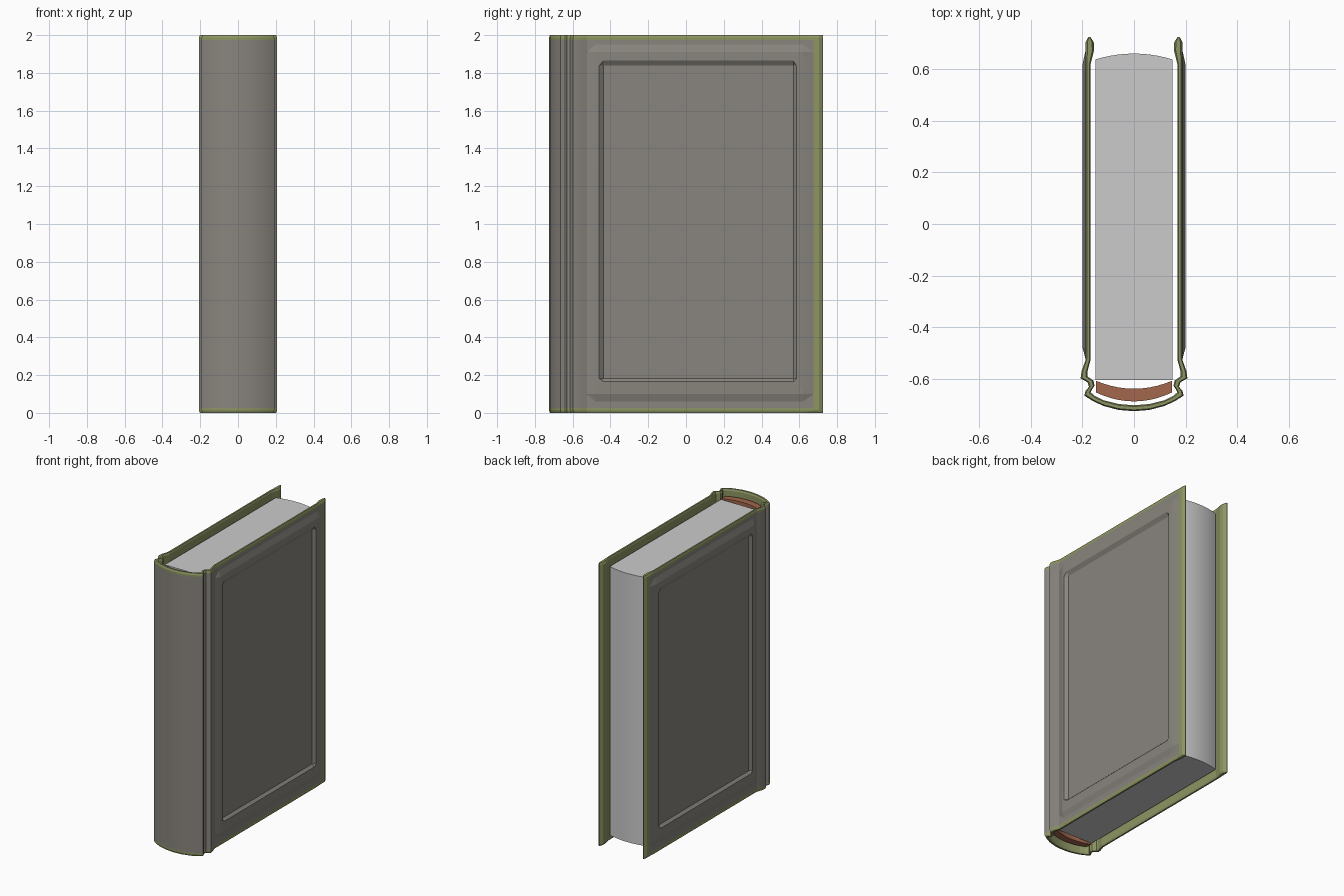
import bpy, bmesh

if "Cube" in bpy.data.objects:
    bpy.data.objects.remove(bpy.data.objects["Cube"])


def material(name, rgb):
    m = bpy.data.materials.new(name)
    m.diffuse_color = (*rgb, 1)
    m.use_nodes = True
    m.node_tree.nodes["Principled BSDF"].inputs["Base Color"].default_value = m.diffuse_color
    return m


def finish(bm, name, mats=(), angle=0.45):
    bmesh.ops.recalc_face_normals(bm, faces=bm.faces)
    me = bpy.data.meshes.new(name)
    bm.to_mesh(me)
    bm.free()
    ob = bpy.data.objects.new(name, me)
    bpy.context.collection.objects.link(ob)
    for m in mats:
        me.materials.append(m)
    bpy.ops.object.select_all(action='DESELECT')
    ob.select_set(True)
    bpy.context.view_layer.objects.active = ob
    bpy.ops.object.shade_smooth_by_angle(angle=angle)
    return ob


def prism(name, outline, z0, z1, mats=()):
    bm = bmesh.new()
    f = bm.faces.new([bm.verts.new((x, y, z0)) for x, y in outline])
    ext = bmesh.ops.extrude_face_region(bm, geom=[f])['geom']
    for v in ext:
        if isinstance(v, bmesh.types.BMVert):
            v.co.z = z1
    return finish(bm, name, mats)


def arc(half, y_mid, y_side, n=10):
    # shallow curve from -half to +half
    ts = [-1 + 2 * i / n for i in range(n + 1)]
    return [(half * t, y_mid + (y_side - y_mid) * t * t) for t in ts]


leather = material("leather", (0.25, 0.235, 0.21))
trim = material("olive_trim", (0.27, 0.30, 0.125))
red = material("red_lining", (0.36, 0.135, 0.075))
paper = material("paper", (0.6, 0.6, 0.6))

# cover plan profile, right half: outer x, outer y, inner x, inner y, panel step
HALF = [
    (0, -.725, 0, -.702, None), (.06, -.72, .06, -.697, None),
    (.12, -.704, .12, -.682, None), (.16, -.685, .15, -.667, None),
    (.192, -.665, .168, -.652, None), (.188, -.647, .163, -.641, None),
    (.174, -.63, .153, -.626, None), (.18, -.613, .157, -.607, None),
    (.207, -.597, .180, -.590, None), (.203, -.57, .180, -.57, None),
    (.187, -.525, .168, -.525, 0), (.199, -.48, .168, -.48, 1),
    (.2, -.46, .168, -.46, 2), (.18, -.437, .168, -.437, 3),
    (.18, .568, .168, .568, 3), (.2, .585, .168, .585, 2),
    (.2, .62, .168, .62, 1), (.187, .675, .154, .675, 0),
    (.187, .705, .156, .705, None), (.176, .725, .17, .725, None),
]
STEP_X = [.187, .199, .2, .182]
ROWS = [(0, 0), (.012, 0), (.025, 0), (.06, 0), (.10, 1), (.165, 2), (.182, 3),
        (1.838, 3), (1.865, 2), (1.91, 1), (1.95, 0), (1.975, 0), (1.988, 0), (2, 0)]

# one-piece cover: a closed ring per height, sunken panels on both boards
bm = bmesh.new()
cols = [(-1, c) for c in reversed(HALF[1:])] + [(1, c) for c in HALF]
n = len(cols)
grid = []
for z, zs in ROWS:
    k = .22 if z in (0, 2) else 0
    outer, inner = [], []
    for s, (ox, oy, ix, iy, step) in cols:
        if step is not None:
            ox = STEP_X[min(step, zs)]
        outer.append(bm.verts.new((s * (ox + (ix - ox) * k), oy + (iy - oy) * k, z)))
        inner.append(bm.verts.new((s * (ix + (ox - ix) * k), iy + (oy - iy) * k, z)))
    grid.append(outer + inner[::-1])
for a, b in zip(grid, grid[1:]):
    for i in range(2 * n):
        j = (i + 1) % (2 * n)
        f = bm.faces.new((a[i], a[j], b[j], b[i]))
        c = f.calc_center_median()
        plain = i < n - 1 and .02 < c.z < 1.98 and c.y < .685
        f.material_index = 0 if plain else 1
for ring in (grid[0], grid[-1]):
    for i in range(n - 1):
        f = bm.faces.new((ring[i], ring[i + 1], ring[2 * n - 2 - i], ring[2 * n - 1 - i]))
        f.material_index = 1
# split the warped mitre corners along the true diagonal
bmesh.ops.triangulate(bm, faces=[f for f in bm.faces if len({round(abs(v.co.x), 3) for v in f.verts}) > 1
                                 and abs(f.normal.z) < .9 and -.53 < f.calc_center_median().y < .68
                                 and len({round(v.co.y, 3) for v in f.verts}) > 1
                                 and max(v.co.z for v in f.verts) - min(v.co.z for v in f.verts) < .1],
                      quad_method='SHORT_EDGE')
finish(bm, "cover", (leather, trim), 0.21)

# pages with a rounded fore edge
prism("page_block", [(.15, -.605), (-.15, -.605)] + arc(.15, .66, .637), .05, 1.95, (paper,))

# curved lining between pages and spine
prism("spine_lining", arc(.148, -.687, -.652) + arc(.148, -.638, -.607)[::-1],
      .045, 1.955, (red,))
